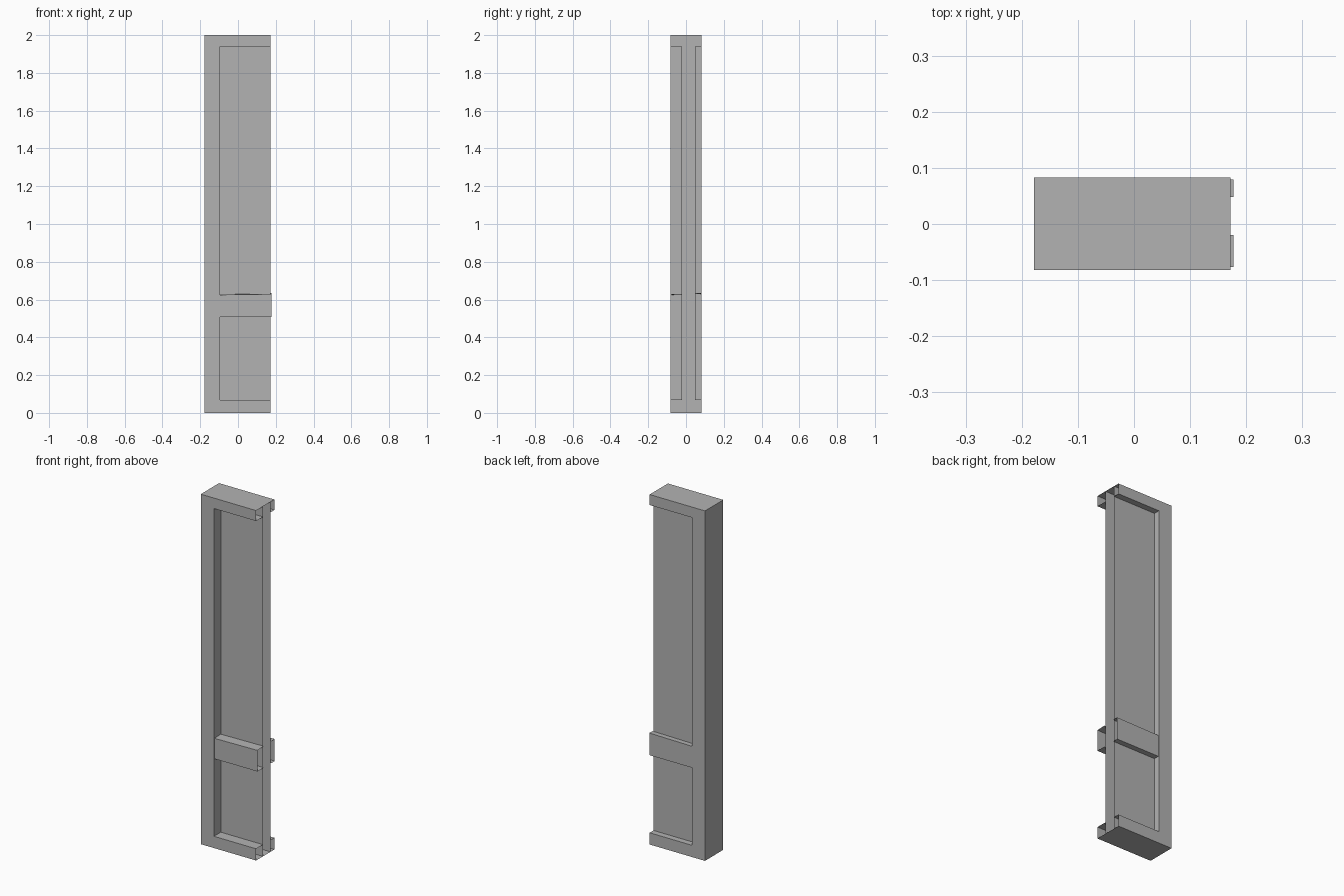
import bpy
import bmesh
from mathutils import Vector

if "Cube" in bpy.data.objects:
    bpy.data.objects.remove(bpy.data.objects["Cube"])

# Main extents
LEFT, RIGHT, INNER = -0.178, 0.172, -0.095
FRONT, BACK = -0.082, 0.083
PANEL_FRONT, PANEL_BACK = -0.02, 0.048
TOP, TOP_RAIL, BOTTOM_RAIL = 2.0, 1.94, 0.067

grey = bpy.data.materials.new("plain grey")
grey.use_nodes = True
colour = (0.45, 0.45, 0.45, 1)
grey.diffuse_color = colour
grey.node_tree.nodes["Principled BSDF"].inputs["Base Color"].default_value = colour


def add_face(bm, points, facing):
    """Add one flat face whose normal looks towards the given direction."""
    face = bm.faces.new([bm.verts.new(p) for p in points])
    face.normal_update()
    if face.normal.dot(Vector(facing)) < 0:
        face.normal_flip()


def add_strip(bm, path, y0, y1, inside):
    """Sweep an x-z path along y, facing the point called inside."""
    for (xa, za), (xb, zb) in zip(path, path[1:]):
        middle = Vector(((xa + xb) / 2, 0, (za + zb) / 2))
        add_face(bm, [(xa, y0, za), (xb, y0, zb), (xb, y1, zb), (xa, y1, za)],
                 Vector((inside[0], 0, inside[1])) - middle)


def finish(bm, name):
    bmesh.ops.remove_doubles(bm, verts=bm.verts, dist=0.0001)
    mesh = bpy.data.meshes.new(name)
    bm.to_mesh(mesh)
    bm.free()
    mesh.materials.append(grey)
    obj = bpy.data.objects.new(name, mesh)
    bpy.context.collection.objects.link(obj)


# Hollow frame: post with top and bottom rails, open at the far end
outer = [(RIGHT, 0), (LEFT, 0), (LEFT, TOP), (RIGHT, TOP)]
inner = [(RIGHT, TOP_RAIL), (INNER, TOP_RAIL), (INNER, BOTTOM_RAIL), (RIGHT, BOTTOM_RAIL)]
bm = bmesh.new()
for y, side in ((FRONT, -1), (BACK, 1)):
    add_face(bm, [(x, y, z) for x, z in outer + inner], (0, side, 0))
for (xa, za), (xb, zb), facing in zip(outer, outer[1:], ((0, 0, -1), (-1, 0, 0), (0, 0, 1))):
    add_face(bm, [(xa, FRONT, za), (xb, FRONT, zb), (xb, BACK, zb), (xa, BACK, za)], facing)
add_strip(bm, inner, FRONT, PANEL_FRONT, (RIGHT, 1))
add_strip(bm, inner, PANEL_BACK, BACK, (RIGHT, 1))
finish(bm, "outer_frame")

# Thin panel skins running through the rails
for name, y, side in (("front_panel", PANEL_FRONT, -1), ("back_panel", PANEL_BACK, 1)):
    bm = bmesh.new()
    add_face(bm, [(INNER, y, 0), (RIGHT, y, 0), (RIGHT, y, TOP), (INNER, y, TOP)], (0, side, 0))
    finish(bm, name)

# Hollow cross rail with a slightly sloping top, standing out past the end
END, LOW = 0.177, 0.508


def slope(x, y):
    return 0.629 + 0.014 * x + 0.035 * y


for name, face_y, panel_y, side in (("front_cross_rail", -0.077, PANEL_FRONT, -1),
                                    ("back_cross_rail", 0.079, PANEL_BACK, 1)):
    bm = bmesh.new()
    low = [(x, y, LOW) for x, y in ((INNER, face_y), (END, face_y), (END, panel_y), (INNER, panel_y))]
    high = [(x, y, slope(x, y)) for x, y, z in low]
    add_face(bm, [low[0], low[1], high[1], high[0]], (0, side, 0))
    add_face(bm, high, (0, 0, 1))
    add_face(bm, low, (0, 0, -1))
    finish(bm, name)
